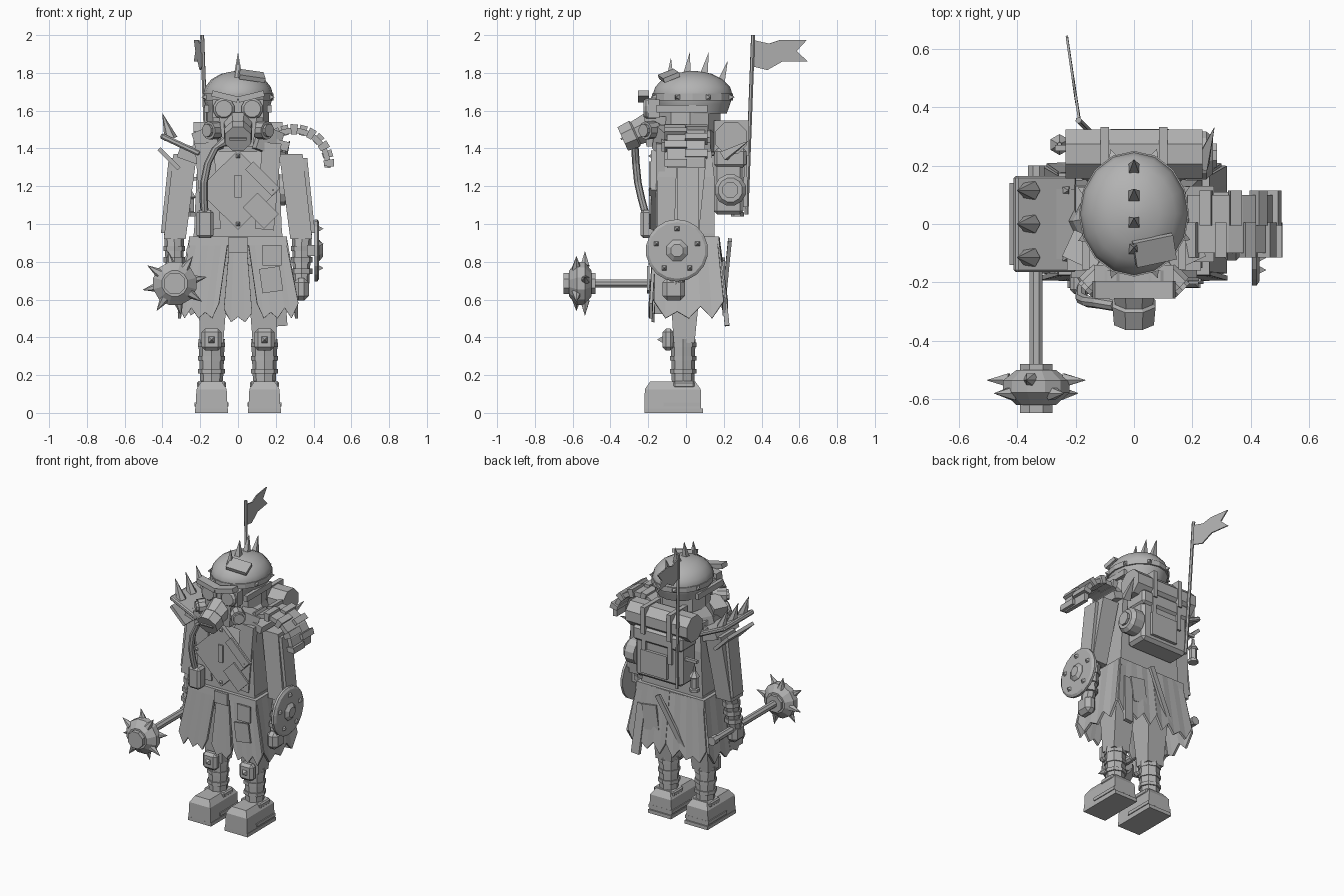
import bpy, bmesh, math
from mathutils import Vector, Matrix, Euler

if "Cube" in bpy.data.objects:
    bpy.data.objects.remove(bpy.data.objects["Cube"])

grey = bpy.data.materials.new("plain grey")
grey.diffuse_color = (0.45, 0.45, 0.45, 1)
grey.use_nodes = True
grey.node_tree.nodes["Principled BSDF"].inputs["Base Color"].default_value = grey.diffuse_color


def finish(name, bm, solid=0.0, smooth=None):
    bmesh.ops.recalc_face_normals(bm, faces=bm.faces)
    me = bpy.data.meshes.new(name)
    bm.to_mesh(me)
    bm.free()
    me.materials.append(grey)
    ob = bpy.data.objects.new(name, me)
    bpy.context.collection.objects.link(ob)
    if solid:
        m = ob.modifiers.new("thickness", 'SOLIDIFY')
        m.thickness, m.offset = solid, 0
    if smooth:
        bpy.context.view_layer.objects.active = ob
        ob.select_set(True)
        bpy.ops.object.shade_smooth_by_angle(angle=math.radians(smooth))
        ob.select_set(False)
    return ob


def loft(name, rings, smooth=None, closed=False):
    bm = bmesh.new()
    vs = [[bm.verts.new(p) for p in r] for r in rings]
    n = len(vs[0])
    pairs = list(zip(vs, vs[1:])) + ([(vs[-1], vs[0])] if closed else [])
    for a, b in pairs:
        for i in range(n):
            bm.faces.new((a[i], a[(i + 1) % n], b[(i + 1) % n], b[i]))
    if not closed:
        bm.faces.new(vs[0])
        bm.faces.new(vs[-1])
    return finish(name, bm, smooth=smooth)


def rect(x, y, z, hx, hy):
    return [(x - hx, y - hy, z), (x + hx, y - hy, z), (x + hx, y + hy, z), (x - hx, y + hy, z)]


def oval(x, y, z, rx, ry, n=14):
    return [(x + rx * math.cos(6.28319 * i / n), y + ry * math.sin(6.28319 * i / n), z) for i in range(n)]


def box(name, lo, size, rot=(0, 0, 0), bevel=0.0):
    bm = bmesh.new()
    bmesh.ops.create_cube(bm, size=1)
    bmesh.ops.scale(bm, vec=size, verts=bm.verts)
    if bevel:
        bmesh.ops.bevel(bm, geom=bm.edges[:], offset=bevel, segments=1, affect='EDGES')
    rot = Euler([math.radians(a) for a in rot]).to_matrix().to_4x4()
    bm.transform(Matrix.Translation(lo) @ rot)
    return finish(name, bm)


def turned(name, start, end, profile, n=8, smooth=None):
    """Lathe along start->end; profile = (fraction, radius) pairs."""
    a, b = Vector(start), Vector(end)
    q = (b - a).to_track_quat('Z', 'Y')
    rings = []
    for t, r in profile:
        c = a.lerp(b, t)
        rings.append([c + q @ Vector((r * math.cos((i + .5) * 6.28319 / n), r * math.sin((i + .5) * 6.28319 / n), 0))
                      for i in range(n)])
    return loft(name, rings, smooth)


def rod(name, a, b, r, n=8):
    return turned(name, a, b, [(0, r), (1, r)], n)


def spike(name, a, b, r, n=4):
    return turned(name, a, b, [(0, r), (1, 0.001)], n)


def sheet(name, pts, thick=0.012):
    bm = bmesh.new()
    bm.faces.new([bm.verts.new(p) for p in pts])
    return finish(name, bm, thick)


def tatter(name, ta, tb, ba, bb, teeth, depth=0.07):
    """Cloth panel with a jagged hem."""
    ta, tb, ba, bb = map(Vector, (ta, tb, ba, bb))
    bm, n = bmesh.new(), teeth * 2
    top = [bm.verts.new(ta.lerp(tb, i / n)) for i in range(n + 1)]
    low = [bm.verts.new(ba.lerp(bb, i / n) + Vector((0, 0, depth * ((i + 1) % 2) * (1 - .3 * (i % 3)))))
           for i in range(n + 1)]
    for i in range(n):
        bm.faces.new((top[i], top[i + 1], low[i + 1], low[i]))
    return finish(name, bm, 0.016)


# Boots, legs and knee pads
for s in (-1, 1):
    x = s * 0.14
    box("boot_sole", (x, -.065, .012), (.175, .31, .024))
    loft("boot", [rect(x, -.07, .02, .085, .15), rect(x, -.07, .125, .08, .148), rect(x, -.07, .165, .055, .12)])
    box("boot_side_strip", (x, -.02, .045), (.18, .2, .022))
    box("boot_cuff", (x, -.01, .15), (.155, .11, .035), bevel=.008)
    loft("shin", [oval(x, -.015, .15, .06, .06, 8), oval(x, -.015, .39, .07, .065, 8)])
    for z in (.22, .29, .36):
        loft("shin_wrap", [oval(x, -.015, z - .012, .072, .07, 8), oval(x, -.015, z + .012, .072, .07, 8)])
    loft("thigh", [rect(x, -.01, .37, .062, .055), rect(x * .9, 0, .9, .09, .1)])
    box("knee_pad", (x, -.095, .388), (.105, .06, .115), bevel=.018)
    spike("knee_spike", (x, -.12, .388), (x, -.152, .388), .028)

# Tattered coat skirt
loft("hips", [rect(0, 0, .78, .23, .14), rect(0, 0, .95, .235, .15)])
for s in (-1, 1):
    tatter("front_skirt_panel", (s * .05, -.165, .93), (s * .25, -.165, .93), (s * .1, -.19, .50), (s * .32, -.185, .50), 3, .08)
    tatter("side_skirt_panel", (s * .25, -.165, .93), (s * .25, .165, .93), (s * .31, -.17, .50), (s * .31, .2, .50), 3, .09)
    tatter("back_skirt_panel", (s * .25, .165, .93), (0, .17, .93), (s * .3, .2, .52), (0, .215, .50), 3, .09)
tatter("loin_cloth", (-.045, -.16, .9), (.045, -.16, .9), (-.075, -.175, .48), (.075, -.175, .48), 2, .07)
loft("belt", [rect(0, 0, .885, .262, .178), rect(0, 0, .935, .258, .174)])
box("belt_buckle", (0, -.18, .89), (.1, .02, .08))
box("upper_skirt_patch", (.18, -.192, .835), (.1, .012, .11))
box("lower_skirt_patch", (.175, -.2, .705), (.11, .012, .13), (0, -8, 0))
box("back_skirt_patch", (.13, .2, .73), (.11, .012, .17), (0, 8, 0))
box("back_blade", (-.04, .215, .74), (.035, .02, .4), (-5, 28, 0))
box("hanging_strip", (.22, .2, .63), (.06, .025, .34), (6, -4, 0))
box("left_hip_strip", (-.28, -.1, .7), (.03, .14, .35), (0, 8, 0))

# Torso and chest plates
loft("torso", [rect(0, 0, .9, .235, .15), rect(0, 0, 1.25, .22, .15), rect(0, .01, 1.43, .2, .12)])
sheet("chest_diamond", [(0, -.17, .97), (.215, -.17, 1.18), (0, -.17, 1.39), (-.215, -.17, 1.18)], .03)
box("chest_patch", (.12, -.19, 1.07), (.16, .012, .11), (0, 45, 0))
box("chest_strip", (.13, -.19, 1.24), (.2, .012, .06), (0, 45, 0))
box("chest_slot", (0, -.19, 1.2), (.035, .012, .12))
for x, z in ((0, 1.36), (0, 1.0), (.185, 1.18), (-.185, 1.18)):
    spike("chest_rivet", (x, -.18, z), (x, -.2, z), .018)
for s in (-1, 1):
    box("coat_lapel", (s * .16, -.135, 1.2), (.1, .05, .46), (0, s * 5, 0))
    box("collar_flap", (s * .15, -.1, 1.44), (.13, .1, .13), (0, s * 20, s * 25))
loft("scarf", [oval(0, .01, 1.38, .23, .17, 8), oval(0, .01, 1.45, .21, .17, 8), oval(0, .02, 1.53, .15, .15, 8)])

# Arms and hands
for s in (-1, 1):
    loft("upper_arm", [rect(s * .335, .0, .92, .058, .065), rect(s * .28, .03, 1.37, .062, .08)])
    box("sleeve_strip", (s * .37, .01, 1.15), (.035, .11, .4), (0, -s * 6, 0))
    loft("forearm", [oval(s * .335, -.055, .68, .042, .045, 8), oval(s * .338, 0, .95, .054, .06, 8)])
    for z in (.75, .81, .87):
        y = -.055 + (z - .68) * .2
        loft("forearm_wrap", [oval(s * .337, y, z - .014, .057, .06, 8), oval(s * .337, y, z + .014, .057, .06, 8)])
    box("fist", (s * .335, -.065, .655), (.08, .12, .12), bevel=.025)

# Spiked mace held forward
mx, mz = -.335, .685
rod("mace_shaft", (mx, .2, mz), (mx, -.5, mz), .024)
rod("mace_hub", (mx, -.48, mz), (mx, -.648, mz), .06)
turned("mace_ball", (mx, -.5, mz), (mx, -.62, mz), [(0, .07), (.3, .118), (.65, .118), (1, .07)], 12)
turned("mace_grip", (mx, .2, mz), (mx, .15, mz), [(0, .03), (1, .03)], 8)
for i in range(8):
    a = i * math.pi / 4 + .2
    d = Vector((math.cos(a), 0, math.sin(a)))
    y = -.58 if i % 2 else -.535
    c = Vector((mx, y, mz))
    spike("mace_spike", c + d * .095, c + d * .172, .027, 6)

# Round shield on the forearm
sc = Vector((.405, -.048, .86))
turned("shield_disc", sc, sc + Vector((.025, 0, 0)), [(0, .165), (.6, .165), (1, .15)], 18)
turned("shield_boss", sc, sc + Vector((.045, 0, 0)), [(0, .06), (.6, .06), (1, .035)], 8)
for i in range(5):
    a = math.pi / 2 + i * math.tau / 5
    p = sc + Vector((.022, .115 * math.cos(a), .115 * math.sin(a)))
    spike("shield_stud", p, p + Vector((.025, 0, 0)), .02)
box("shield_strap", (.385, -.04, .86), (.04, .1, .06))

# Flared spiked shoulder plate
box("shoulder_plate", (-.305, 0, 1.42), (.23, .33, .03), (0, 25, 0), .008)
box("shoulder_lower_plate", (-.365, 0, 1.345), (.15, .28, .022), (0, 45, 0))
box("shoulder_pad", (-.25, 0, 1.37), (.13, .24, .08), (0, 20, 0))
for y in (-.115, 0, .115):
    spike("shoulder_spike", (-.355, y, 1.45), (-.4, y, 1.585), .036, 6)
    if y:
        spike("shoulder_rivet", (-.235, y, 1.4), (-.225, y, 1.43), .02)

# Tyre shoulder guard
tx, tz = .295, 1.315
arc = lambda r, a, y: (tx + r * math.cos(a), y, tz + r * math.sin(a))
angs = [math.radians(125 - i * 14.5) for i in range(10)]
loft("tyre_shell", [[arc(.165, a, -.1), arc(.195, a, -.1), arc(.195, a, .1), arc(.165, a, .1)] for a in angs])
for i, a in enumerate(angs[:-1]):
    w, y = .085, (.055 if i % 2 else -.055)
    loft("tyre_tread", [[arc(.16, b, y - .06), arc(.214, b, y - .06), arc(.214, b, y + .06), arc(.16, b, y + .06)]
                        for b in (a - .02, a - .21)])
box("tyre_strap", (.22, 0, 1.42), (.1, .26, .05), (0, 15, 0))

# Head, helmet and helmet spikes
loft("head", [oval(0, .02, 1.42, .13, .14, 10), oval(0, .02, 1.5, .165, .17, 10), oval(0, .02, 1.63, .165, .17, 10)])
prof = [(1.585, .85), (1.635, .93), (1.68, 1), (1.725, .93), (1.765, .76), (1.795, .48), (1.81, .1)]
loft("helmet", [oval(0, .035, z, .187 * k, .213 * k, 16) for z, k in prof], smooth=40)
loft("helmet_band", [oval(0, .035, z, .189, .215, 16) for z in (1.655, 1.69)])
for i in range(8):
    a = i * math.pi / 4 + .4
    d = Vector((.185 * math.cos(a), .213 * math.sin(a), 0))
    spike("helmet_rivet", Vector((0, .035, 1.672)) + d, Vector((0, .035, 1.672)) + d * 1.12, .019)
for i, y in enumerate((-.085, .005, .095, .185)):
    z = (1.765, 1.795, 1.795, 1.75)[i]
    spike("crest_spike", (0, y, z), (0, y + .015 + (i - 1) * .01, z + .112), .028)
box("helmet_patch", (.07, -.09, 1.785), (.14, .09, .025), (22, 8, 12))

# Goggles and brow plates
box("goggle_frame", (0, -.17, 1.61), (.27, .06, .1))
for s in (-1, 1):
    turned("goggle", (s * .075, -.16, 1.61), (s * .075, -.225, 1.61), [(0, .058), (.8, .058), (1, .045)], 12)
    box("brow_plate", (s * .07, -.225, 1.675), (.14, .06, .032), (0, -s * 14, 0))
    box("goggle_strap", (s * .165, -.02, 1.61), (.025, .27, .04))
    # Mask filters
    a, b = Vector((s * .09, -.15, 1.5)), Vector((s * .155, -.215, 1.495))
    turned("mask_filter", a, b, [(0, .035), (.3, .048), (1, .048)], 10)
    rod("filter_cap", b, b + Vector((s * .012, -.012, 0)), .035, 10)

# Mask snout and breathing hose
loft("mask", [rect(0, -.15, 1.41, .08, .06), rect(0, -.16, 1.57, .1, .06)])
turned("snout", (0, -.18, 1.52), (0, -.335, 1.45), [(0, .085), (.55, .07), (.6, .08), (1, .074)], 8)
box("snout_slot", (0, -.341, 1.45), (.09, .008, .012), (24, 0, 0))
path = [(-.06, -.28, 1.44), (-.12, -.27, 1.4), (-.16, -.265, 1.32), (-.18, -.255, 1.22), (-.18, -.235, 1.13), (-.175, -.21, 1.04)]
loft("hose", [[(x + .02 * math.cos(i * math.pi / 4), y + .02 * math.sin(i * math.pi / 4), z + (-.02 * math.cos(i * math.pi / 4) if k < 1 else 0))
               for i in range(8)] for k, (x, y, z) in enumerate(path)])
box("hose_canister", (-.175, -.2, 1.0), (.09, .08, .15), bevel=.015)

# Backpack with bedroll
box("backpack", (0, .225, 1.22), (.36, .16, .34), bevel=.02)
box("backpack_flap", (0, .235, 1.35), (.38, .17, .1), bevel=.015)
box("backpack_pocket", (.02, .305, 1.17), (.2, .04, .16))
turned("bedroll", (-.235, .24, 1.455), (.235, .24, 1.455), [(0, .091), (1, .091)], 8)
for x in (-.1, .1):
    box("bedroll_strap", (x, .24, 1.455), (.03, .185, .185))
    box("pack_strap", (x, .315, 1.3), (.03, .015, .2))

# Canteen, lantern, side spike
turned("canteen", (.18, .235, 1.18), (.27, .235, 1.18), [(0, .085), (.75, .085), (1, .065)], 12)
rod("canteen_cap", (.26, .235, 1.18), (.285, .235, 1.18), .045, 8)
spike("pack_horn", (.23, .2, 1.36), (.275, .33, 1.44), .035)
box("lantern_arm", (-.22, .26, 1.24), (.1, .02, .02))
turned("lantern", (-.255, .272, 1.04), (-.255, .272, 1.21), [(0, .035), (.12, .035), (.15, .025), (.55, .025), (.6, .036), (.8, .012), (1, .008)], 6)

# Flagpole and swallow-tailed flag
rod("flagpole", (-.155, .32, 1.05), (-.19, .355, 2.0), .011, 6)
sheet("flag", [(-.187, .35, 1.975), (-.2, .44, 1.955), (-.21, .5, 1.975), (-.23, .64, 1.975), (-.222, .585, 1.915),
               (-.23, .645, 1.86), (-.21, .51, 1.86), (-.2, .43, 1.815), (-.185, .35, 1.835)], .008)
